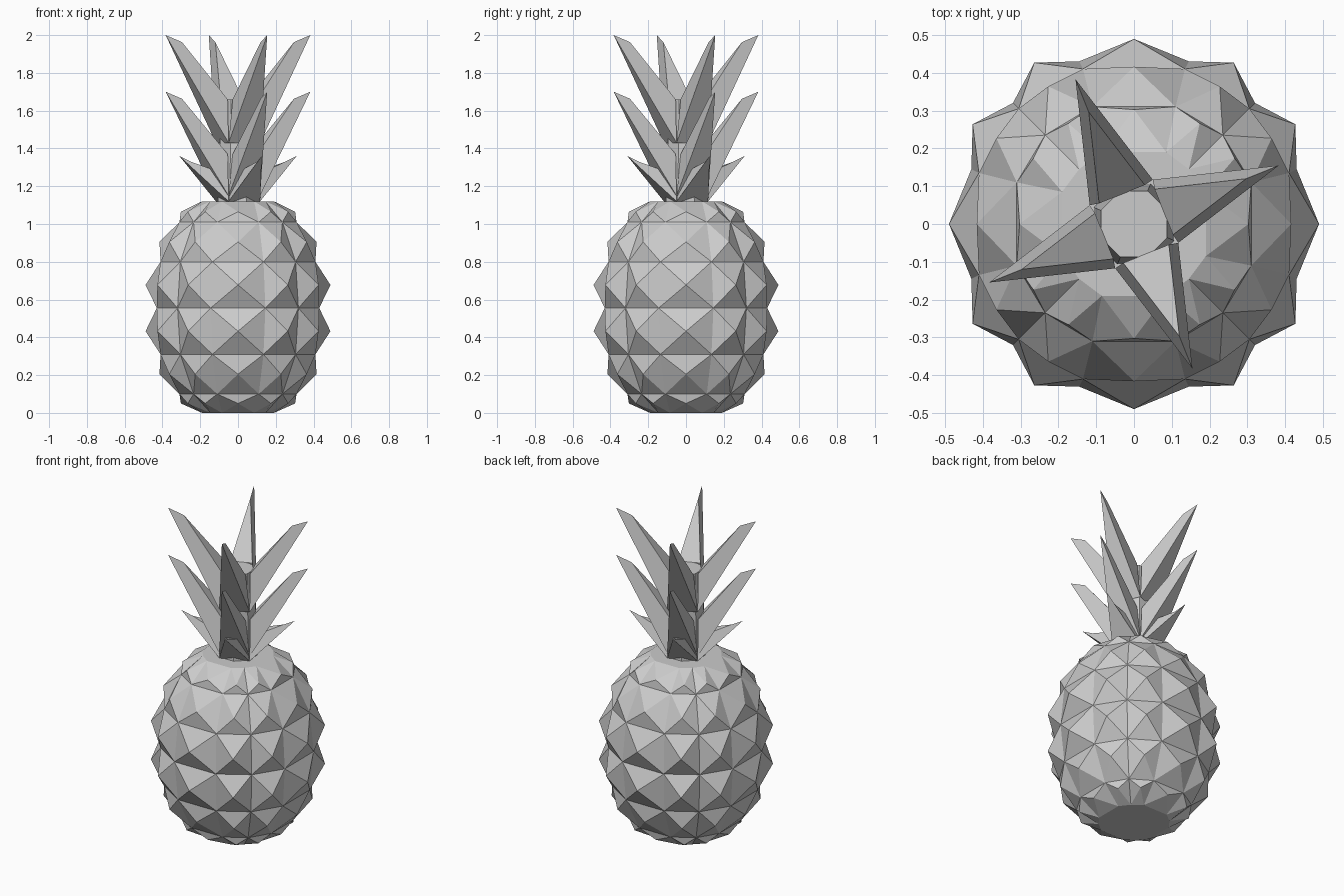
import bpy, bmesh
from math import sin, cos, pi, radians
from mathutils import Vector, Matrix

if "Cube" in bpy.data.objects:
    bpy.data.objects.remove(bpy.data.objects["Cube"])


def finish(bm, name):
    bmesh.ops.recalc_face_normals(bm, faces=bm.faces[:])
    me = bpy.data.meshes.new(name)
    bm.to_mesh(me)
    bm.free()
    ob = bpy.data.objects.new(name, me)
    bpy.context.collection.objects.link(ob)
    return ob


# Fruit body: 12-sided rings, each quad pushed out into a spike
# ring = (z, half width of the front facet, its distance, diagonal corner)
rings = [(0, .085, .19, .145), (.10, .11, .31, .235), (.31, .135, .41, .305),
         (.555, .145, .43, .32), (.80, .135, .41, .305),
         (1.01, .11, .31, .235), (1.12, .085, .19, .145)]
push = [1.21, 1.155, 1.165, 1.165, 1.155, 1.21]

bm = bmesh.new()
loops = []
for z, a, b, d in rings:
    loop = []
    for k in range(4):
        rot = Matrix.Rotation(k * pi / 2, 3, 'Z')
        for x, y in ((b, a), (d, d), (a, b)):
            loop.append(bm.verts.new(rot @ Vector((x, y, z))))
    loops.append(loop)
for lo, hi, s in zip(loops, loops[1:], push):
    for i in range(12):
        j = (i + 1) % 12
        quad = [lo[i], lo[j], hi[j], hi[i]]
        c = sum((v.co for v in quad), Vector()) / 4
        apex = bm.verts.new((c.x * s, c.y * s, c.z))
        for m in range(4):
            bm.faces.new((quad[m], quad[(m + 1) % 4], apex))
bm.faces.new(loops[0])
bm.faces.new(loops[-1])
finish(bm, "fruit_body")

# Crown stem: octagonal core of the leaves
bm = bmesh.new()
bmesh.ops.create_cone(bm, cap_ends=True, segments=8, radius1=.115, radius2=.095,
                      depth=.55, matrix=Matrix.Translation((0, 0, 1.385))
                      @ Matrix.Rotation(pi / 8, 4, 'Z'))
finish(bm, "crown_stem")


# Leaf tiers: four wedges each, narrowing to a short slanted tip edge
def leaf_tier(name, low, top, outer, inner):
    bm = bmesh.new()
    for k in range(4):
        rot = Matrix.Rotation(radians(22 + 90 * k), 3, 'Z')
        pts = [(.09, -.09, low), (.09, .09, low), (.085, .065, top),
               (.085, -.065, top), (outer[0], 0, outer[1]), (inner[0], 0, inner[1])]
        v = [bm.verts.new(rot @ Vector(p)) for p in pts]
        for f in ((0, 1, 2, 3), (0, 4, 1), (3, 2, 5), (1, 4, 5, 2), (0, 3, 5, 4)):
            bm.faces.new([v[i] for i in f])
    finish(bm, name)


leaf_tier("upper_leaves", 1.43, 1.66, (.413, 2.0), (.32, 1.963))
leaf_tier("middle_leaves", 1.15, 1.37, (.413, 1.70), (.32, 1.663))
leaf_tier("lower_leaves", 1.12, 1.26, (.335, 1.36), (.27, 1.33))
